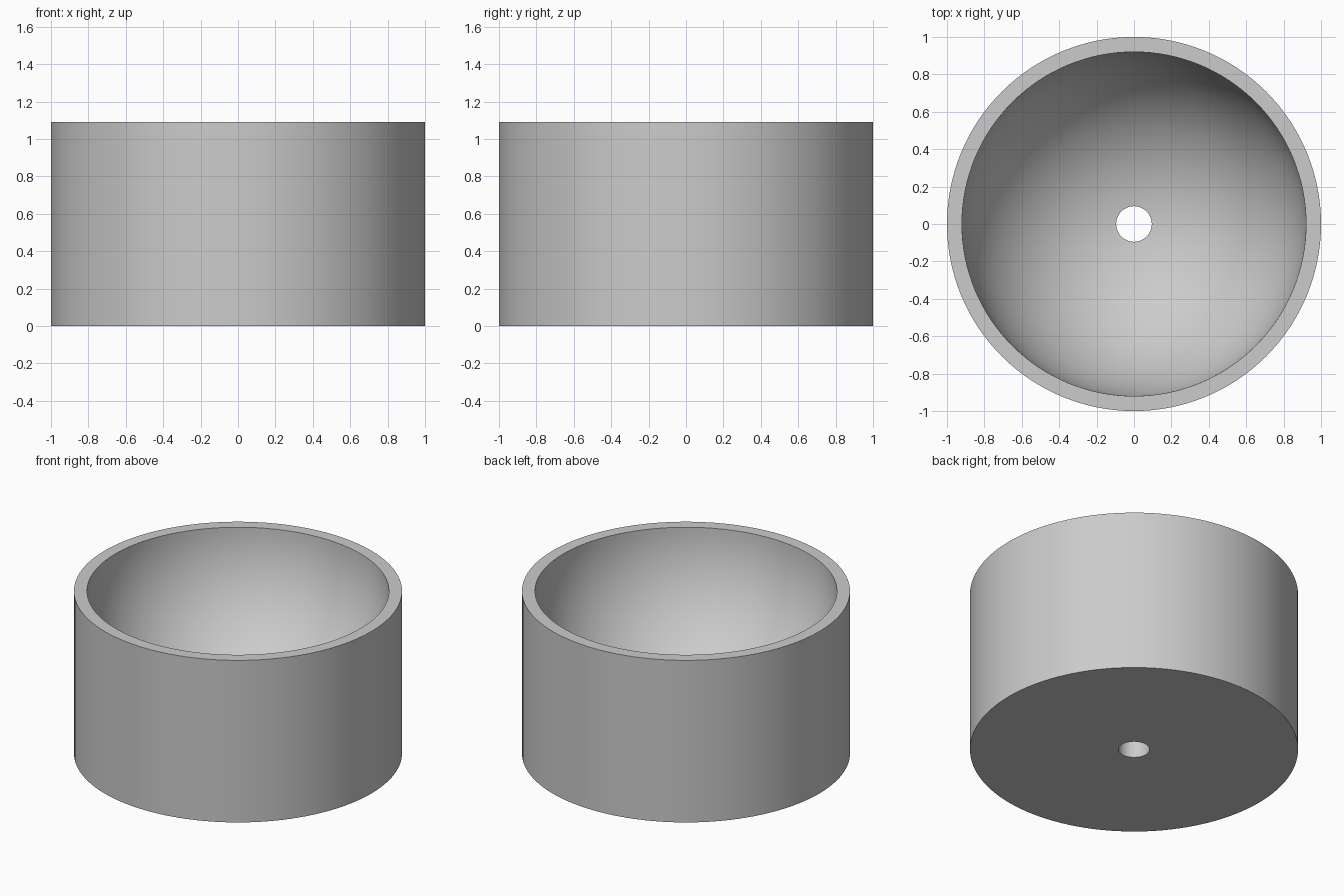
import bpy
import bmesh
from math import cos, sin, asin, pi, radians

cube = bpy.data.objects.get("Cube")
if cube:
    bpy.data.objects.remove(cube)

RADIUS, HEIGHT = 1.0, 1.09
BOWL, HOLE = 0.92, 0.095
SEGMENTS, RINGS = 128, 32

# Single grey material
grey = bpy.data.materials.new("plain grey")
grey.use_nodes = True
colour = (0.6, 0.6, 0.6, 1.0)
grey.diffuse_color = colour
grey.node_tree.nodes["Principled BSDF"].inputs["Base Color"].default_value = colour

# Closed half section: hole edge, outer wall, rim, then the hemispherical hollow
profile = [(HOLE, 0), (RADIUS, 0), (RADIUS, HEIGHT)]
end = pi / 2 - asin(HOLE / BOWL)
for i in range(RINGS + 1):
    a = end * i / RINGS
    profile.append((BOWL * cos(a), HEIGHT - BOWL * sin(a)))

# Revolve the section about the vertical axis
bm = bmesh.new()
verts = [bm.verts.new((r, 0, z)) for r, z in profile]
edges = [bm.edges.new((v, verts[(i + 1) % len(verts)])) for i, v in enumerate(verts)]
bmesh.ops.spin(bm, geom=verts + edges, cent=(0, 0, 0), axis=(0, 0, 1),
               angle=2 * pi, steps=SEGMENTS, use_merge=True)
bmesh.ops.remove_doubles(bm, verts=bm.verts, dist=0.0001)
bmesh.ops.recalc_face_normals(bm, faces=bm.faces)
mesh = bpy.data.meshes.new("round_bowl_block")
bm.to_mesh(mesh)
bm.free()
mesh.materials.append(grey)

block = bpy.data.objects.new("round_bowl_block", mesh)
bpy.context.collection.objects.link(block)
bpy.ops.object.select_all(action="DESELECT")
block.select_set(True)
bpy.context.view_layer.objects.active = block
bpy.ops.object.shade_smooth_by_angle(angle=radians(30))
